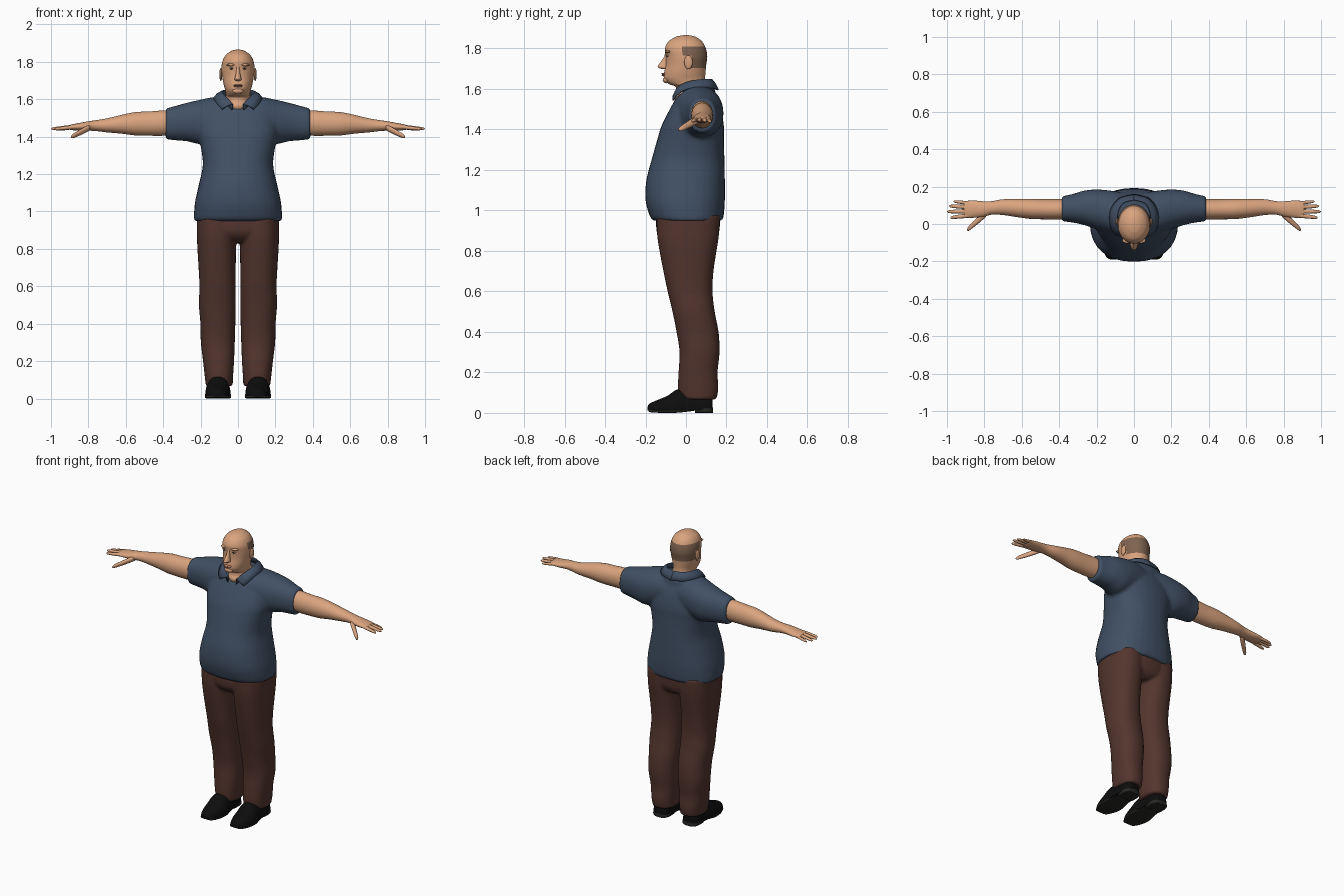
import bpy, bmesh, math
from mathutils import Vector


def material(name, color):
    m = bpy.data.materials.new(name)
    m.diffuse_color = (*color, 1)
    return m


SKIN = material("skin", (0.70, 0.37, 0.21))
HAIR = material("cropped_hair", (0.21, 0.125, 0.08))
LIPS = material("lips", (0.50, 0.22, 0.14))
EYE = material("eye_white", (0.45, 0.38, 0.33))
IRIS = material("iris", (0.03, 0.02, 0.015))
SHIRT = material("shirt_blue", (0.052, 0.080, 0.128))
PANTS = material("trouser_brown", (0.088, 0.036, 0.027))
SHOE = material("shoe_black", (0.004, 0.004, 0.004))
SOLE = material("sole_grey", (0.02, 0.02, 0.018))


def spline(keys, steps):
    """Catmull-Rom through a list of tuples."""
    out = []
    for i in range(len(keys) - 1):
        p = [keys[max(0, min(len(keys) - 1, i + k))] for k in (-1, 0, 1, 2)]
        for s in range(steps):
            t = s / steps
            out.append([0.5 * (2 * b + (c - a) * t + (2 * a - 5 * b + 4 * c - d) * t * t
                               + (3 * b - a - 3 * c + d) * t ** 3) for a, b, c, d in zip(*p)])
    return out + [list(keys[-1])]


def loft(bm, axis, rings, n=32, steps=4, power=2.0, floor=None):
    """Rings are (t, a0, a1, b0, b1): position on the axis and the extents across it."""
    loops = []
    for t, a0, a1, b0, b1 in spline(rings, steps):
        loop = []
        for i in range(n):
            c, s = math.cos(2 * math.pi * i / n), math.sin(2 * math.pi * i / n)
            a = (a0 + a1) / 2 + (a1 - a0) / 2 * math.copysign(abs(c) ** (2 / power), c)
            b = (b0 + b1) / 2 + (b1 - b0) / 2 * math.copysign(abs(s) ** (2 / power), s)
            co = {"x": (t, a, b), "y": (a, t, b), "z": (a, b, t)}[axis]
            if floor is not None:
                co = (co[0], co[1], max(co[2], floor))
            loop.append(bm.verts.new(co))
        loops.append(loop)
    for lo, hi in zip(loops, loops[1:]):
        for i in range(n):
            bm.faces.new((lo[i], lo[(i + 1) % n], hi[(i + 1) % n], hi[i]))
    bm.faces.new(loops[0])
    bm.faces.new(loops[-1])


def ball(bm, center, scale):
    r = bmesh.ops.create_uvsphere(bm, u_segments=20, v_segments=12, radius=1)
    for v in r["verts"]:
        v.co = Vector(center) + Vector([a * b for a, b in zip(v.co, scale)])


def finish(name, bm, mats, mirror=False, voxel=0, angle=50):
    bmesh.ops.recalc_face_normals(bm, faces=bm.faces)
    me = bpy.data.meshes.new(name)
    bm.to_mesh(me)
    bm.free()
    ob = bpy.data.objects.new(name, me)
    bpy.context.collection.objects.link(ob)
    for m in mats:
        me.materials.append(m)
    bpy.ops.object.select_all(action="DESELECT")
    ob.select_set(True)
    bpy.context.view_layer.objects.active = ob
    bpy.ops.object.shade_smooth_by_angle(angle=math.radians(angle))
    if mirror:
        ob.modifiers.new("mirror", "MIRROR").use_mirror_merge = False
    if voxel:
        r = ob.modifiers.new("fuse", "REMESH")
        r.mode, r.voxel_size, r.use_smooth_shade = "VOXEL", voxel, True
        s = ob.modifiers.new("soften", "SMOOTH")
        s.factor, s.iterations = 0.5, 5
    return ob


def sym(rows):
    """(z, half width, front y, back y) -> ring centred on x = 0."""
    return [(z, -w, w, f, b) for z, w, f, b in rows]


# Shirt: torso and sleeves fused
bm = bmesh.new()
loft(bm, "z", sym([(0.95, .234, -.16, .178), (0.97, .236, -.178, .186), (1.05, .23, -.2, .192),
                   (1.15, .208, -.196, .192), (1.25, .188, -.17, .19), (1.35, .2, -.142, .187),
                   (1.42, .215, -.12, .187), (1.5, .21, -.08, .172), (1.56, .17, -.045, .15),
                   (1.59, .14, -.01, .145), (1.615, .11, .03, .135)]), power=2.35)
loft(bm, "x", [(.04, -.06, .165, 1.40, 1.60), (.12, -.05, .178, 1.38, 1.612), (.2, -.028, .185, 1.36, 1.598),
               (.27, -.005, .178, 1.375, 1.582), (.33, .008, .16, 1.38, 1.566),
               (.387, .014, .148, 1.386, 1.55)], power=2.2)
finish("polo_shirt", bm, [SHIRT], mirror=True, voxel=.01)

# Collar: folded strip running from the front tip round to the back
inner = spline([(.03, -.062, 1.572), (.062, -.042, 1.605), (.084, .0, 1.63), (.088, .06, 1.643),
                (.06, .112, 1.645), (0, .13, 1.645)], 4)
outer = spline([(.085, -.062, 1.545), (.108, -.045, 1.57), (.126, .0, 1.598), (.126, .07, 1.607),
                (.08, .135, 1.603), (0, .158, 1.595)], 4)
bm = bmesh.new()
rows = []
for p, q in zip(inner, outer):
    p, q = Vector(p), Vector(q)
    rows.append([bm.verts.new(c) for c in (p - Vector((0, 0, .03)), p, p.lerp(q, .5) + Vector((0, 0, .005)), q)])
for r, s in zip(rows, rows[1:]):
    for i in range(3):
        bm.faces.new((r[i], r[i + 1], s[i + 1], s[i]))
collar = finish("collar", bm, [SHIRT], mirror=True)
thick = collar.modifiers.new("thickness", "SOLIDIFY")
thick.thickness, thick.offset = .008, 0

# Trousers: legs and hips fused
bm = bmesh.new()
loft(bm, "z", [(.065, .028, .172, -.03, .15), (.12, .026, .178, -.04, .16), (.2, .021, .187, -.037, .156),
               (.3, .017, .199, -.032, .166), (.4, .014, .201, -.047, .161), (.5, .012, .209, -.067, .142),
               (.6, .012, .206, -.091, .131), (.7, .012, .211, -.112, .136), (.8, .01, .217, -.131, .151),
               (.88, .008, .22, -.143, .163), (.98, .005, .22, -.145, .168)], power=2.3)
loft(bm, "z", sym([(.835, .06, -.09, .12), (.86, .15, -.125, .15), (.9, .215, -.146, .165),
                   (.98, .22, -.147, .17)]), power=2.3)
finish("trousers", bm, [PANTS], mirror=True, voxel=.009)

# Head and neck in one loft; cropped hair round the back picked by position
bm = bmesh.new()
loft(bm, "z", sym([(1.51, .03, -.03, .09), (1.54, .05, -.05, .105), (1.565, .064, -.06, .108),
                   (1.59, .068, -.05, .106), (1.612, .067, -.052, .1), (1.625, .064, -.085, .096),
                   (1.65, .069, -.108, .094), (1.68, .077, -.108, .096), (1.72, .084, -.1, .1),
                   (1.76, .088, -.1, .105), (1.80, .084, -.104, .098), (1.835, .067, -.086, .079),
                   (1.855, .042, -.055, .052), (1.863, .022, -.03, .03), (1.866, .004, -.004, .008)]),
     n=72, steps=7)
for f in bm.faces:
    c = f.calc_center_median()
    if 1.70 < c.z < 1.812 and c.y > (.028 if c.z < 1.765 else -.02):
        f.material_index = 1
finish("head_and_neck", bm, [SKIN, HAIR], angle=80)

# Face details
bm = bmesh.new()
loft(bm, "z", sym([(1.698, .008, -.115, -.09), (1.702, .016, -.13, -.085), (1.711, .018, -.14, -.085),
                   (1.735, .012, -.124, -.085), (1.762, .009, -.107, -.085), (1.785, .010, -.104, -.085)]), n=20)
ball(bm, (0, -.095, 1.644), (.03, .02, .016))
finish("nose_and_chin", bm, [SKIN], angle=80)

bm = bmesh.new()
ball(bm, (0, -.106, 1.675), (.025, .017, .004))
ball(bm, (0, -.106, 1.668), (.022, .016, .004))
finish("lips", bm, [LIPS])

bm = bmesh.new()
ball(bm, (.035, -.088, 1.784), (.027, .016, .008))
ball(bm, (.092, .012, 1.732), (.008, .021, .034))
finish("brow_and_ear", bm, [SKIN], mirror=True)

bm = bmesh.new()
ball(bm, (.033, -.086, 1.764), (.013, .012, .006))
finish("eye", bm, [EYE], mirror=True)
bm = bmesh.new()
ball(bm, (.033, -.094, 1.764), (.005, .006, .005))
finish("iris", bm, [IRIS], mirror=True)

# Arm and palm
bm = bmesh.new()
loft(bm, "x", [(.34, .025, .135, 1.41, 1.54), (.4, .024, .133, 1.405, 1.54), (.47, .025, .133, 1.405, 1.535),
               (.55, .027, .135, 1.407, 1.531), (.62, .036, .134, 1.416, 1.517), (.7, .048, .132, 1.423, 1.498),
               (.76, .05, .122, 1.43, 1.488), (.8, .04, .121, 1.432, 1.482), (.85, .034, .125, 1.432, 1.473),
               (.89, .033, .124, 1.435, 1.465), (.91, .042, .118, 1.44, 1.46)], n=28)
finish("arm", bm, [SKIN], mirror=True, angle=80)

# Fingers and thumb: (root, tip, root radius)
bm = bmesh.new()
for root, tip, r in [((.88, .046, 1.451), (.982, .034, 1.44), .0115), ((.88, .068, 1.453), (.999, .066, 1.442), .0115),
                     ((.88, .09, 1.452), (.99, .096, 1.44), .011), ((.88, .111, 1.449), (.965, .121, 1.436), .0095),
                     ((.79, .058, 1.45), (.893, -.032, 1.398), .019)]:
    rings = []
    for t, k in ((0, 1), (.35, 1), (.7, .85), (.92, .65), (1, .15)):
        x, y, z = Vector(root).lerp(Vector(tip), t)
        rings.append((x, y - r * k, y + r * k, z - r * k * .9, z + r * k * .9))
    loft(bm, "x", rings, n=14, steps=3)
finish("fingers", bm, [SKIN], mirror=True, angle=80)

# Shoe upper
bm = bmesh.new()
loft(bm, "y", [(y, .107 - w, .107 + w, -top + .03, top) for y, w, top in
               [(-.19, .015, .03), (-.18, .036, .046), (-.14, .056, .064), (-.09, .067, .085), (-.045, .068, .115),
                (.02, .06, .12), (.09, .055, .11), (.12, .046, .095), (.132, .03, .08)]],
     power=2.2, floor=.012)
finish("shoe_upper", bm, [SHOE], mirror=True)

# Sole and heel block
bm = bmesh.new()
loft(bm, "y", [(y, .107 - w, .107 + w, z, .016) for y, w, z in
               [(-.186, .022, .008), (-.175, .042, .003), (-.12, .064, 0), (-.06, .069, 0),
                (-.01, .058, .004), (.04, .05, .01)]], power=5)
loft(bm, "y", [(y, .107 - w, .107 + w, 0, .026) for y, w in
               [(.045, .05), (.05, .055), (.1, .055), (.125, .044), (.133, .028)]], power=5)
finish("sole", bm, [SOLE], mirror=True, angle=35)
